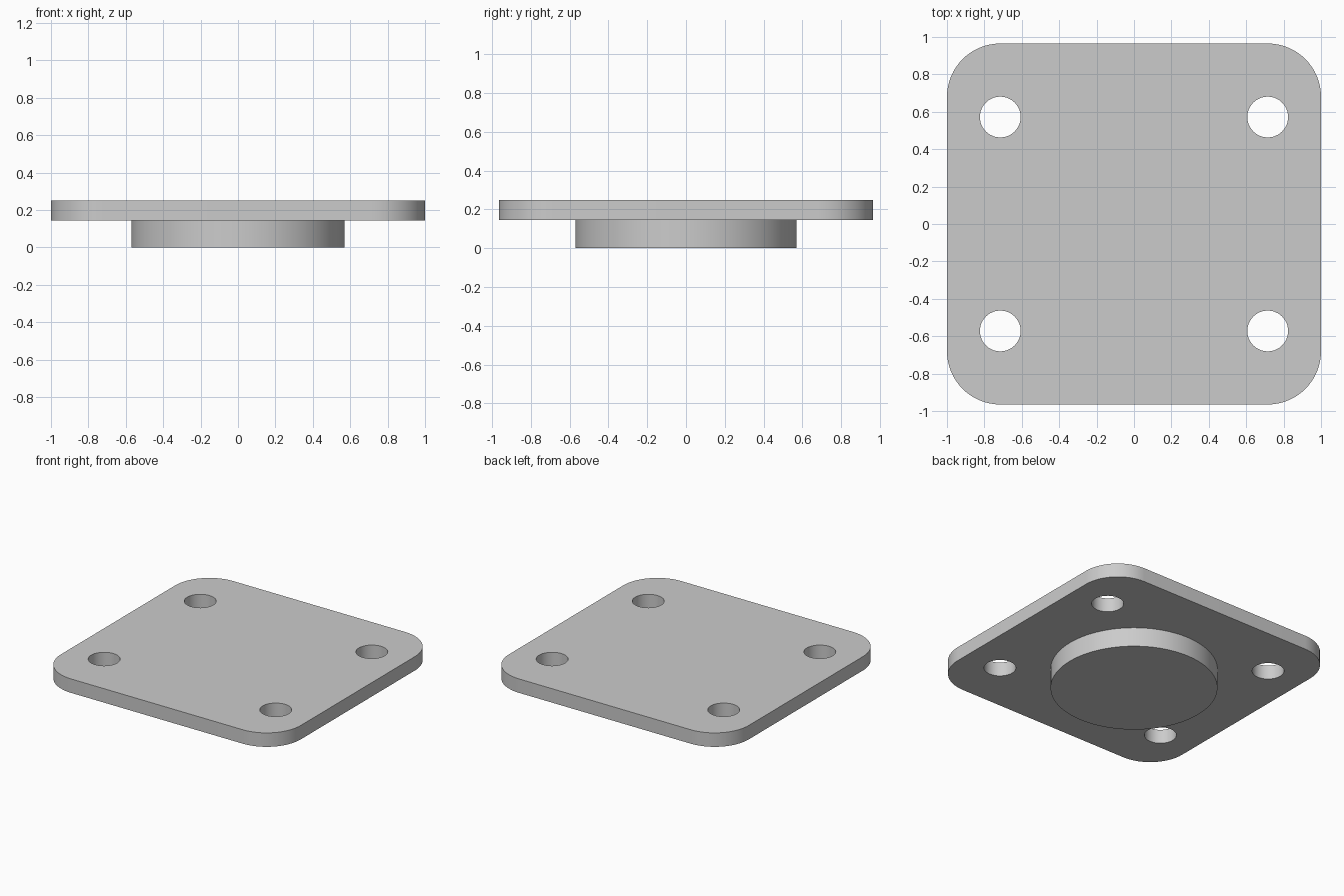
import bpy
import bmesh
import math

cube = bpy.data.objects.get("Cube")
if cube:
    bpy.data.objects.remove(cube, do_unlink=True)

HALF_X, HALF_Y = 1.0, 0.965
PLATE_BOTTOM, PLATE_TOP = 0.145, 0.25
CORNER_RADIUS = 0.285
HOLE_X, HOLE_Y, HOLE_RADIUS = 0.715, 0.572, 0.109
BOSS_RADIUS = 0.57

# Single plain grey material
grey = bpy.data.materials.new("plain_grey")
grey.use_nodes = True
colour = (0.6, 0.6, 0.6, 1)
grey.diffuse_color = colour
grey.node_tree.nodes["Principled BSDF"].inputs["Base Color"].default_value = colour


def cylinder(name, x, y, radius, bottom, top, sides):
    bpy.ops.mesh.primitive_cylinder_add(
        vertices=sides, radius=radius, depth=top - bottom,
        location=(x, y, (bottom + top) / 2))
    obj = bpy.context.object
    obj.name = name
    return obj


def finish(obj):
    obj.data.materials.clear()
    obj.data.materials.append(grey)
    bpy.ops.object.select_all(action="DESELECT")
    obj.select_set(True)
    bpy.context.view_layer.objects.active = obj
    bpy.ops.object.shade_smooth_by_angle(angle=math.radians(30))


# Mounting plate: box with its four upright edges rounded
bpy.ops.mesh.primitive_cube_add(size=1, location=(0, 0, (PLATE_BOTTOM + PLATE_TOP) / 2))
plate = bpy.context.object
plate.name = "mounting_plate"
plate.scale = (2 * HALF_X, 2 * HALF_Y, PLATE_TOP - PLATE_BOTTOM)
bpy.ops.object.transform_apply(location=False, rotation=False, scale=True)
bm = bmesh.new()
bm.from_mesh(plate.data)
upright = [e for e in bm.edges if abs(e.verts[0].co.z - e.verts[1].co.z) > 0.01]
bmesh.ops.bevel(bm, geom=upright, offset=CORNER_RADIUS, offset_type="OFFSET",
                segments=16, profile=0.5, affect="EDGES")
bm.to_mesh(plate.data)
bm.free()

# Four bolt holes through the plate
cutters = []
for sx in (-1, 1):
    for sy in (-1, 1):
        cutter = cylinder("hole_cutter", sx * HOLE_X, sy * HOLE_Y, HOLE_RADIUS,
                          PLATE_BOTTOM - 0.1, PLATE_TOP + 0.1, 48)
        cutter.hide_render = True
        cutters.append(cutter)
        mod = plate.modifiers.new("bolt_hole", "BOOLEAN")
        mod.operation = "DIFFERENCE"
        mod.solver = "EXACT"
        mod.object = cutter
bpy.context.view_layer.objects.active = plate
for mod in list(plate.modifiers):
    bpy.ops.object.modifier_apply(modifier=mod.name)
for cutter in cutters:
    bpy.data.objects.remove(cutter, do_unlink=True)
finish(plate)

# Round boss under the plate
finish(cylinder("round_boss", 0, 0, BOSS_RADIUS, 0, PLATE_BOTTOM, 96))
